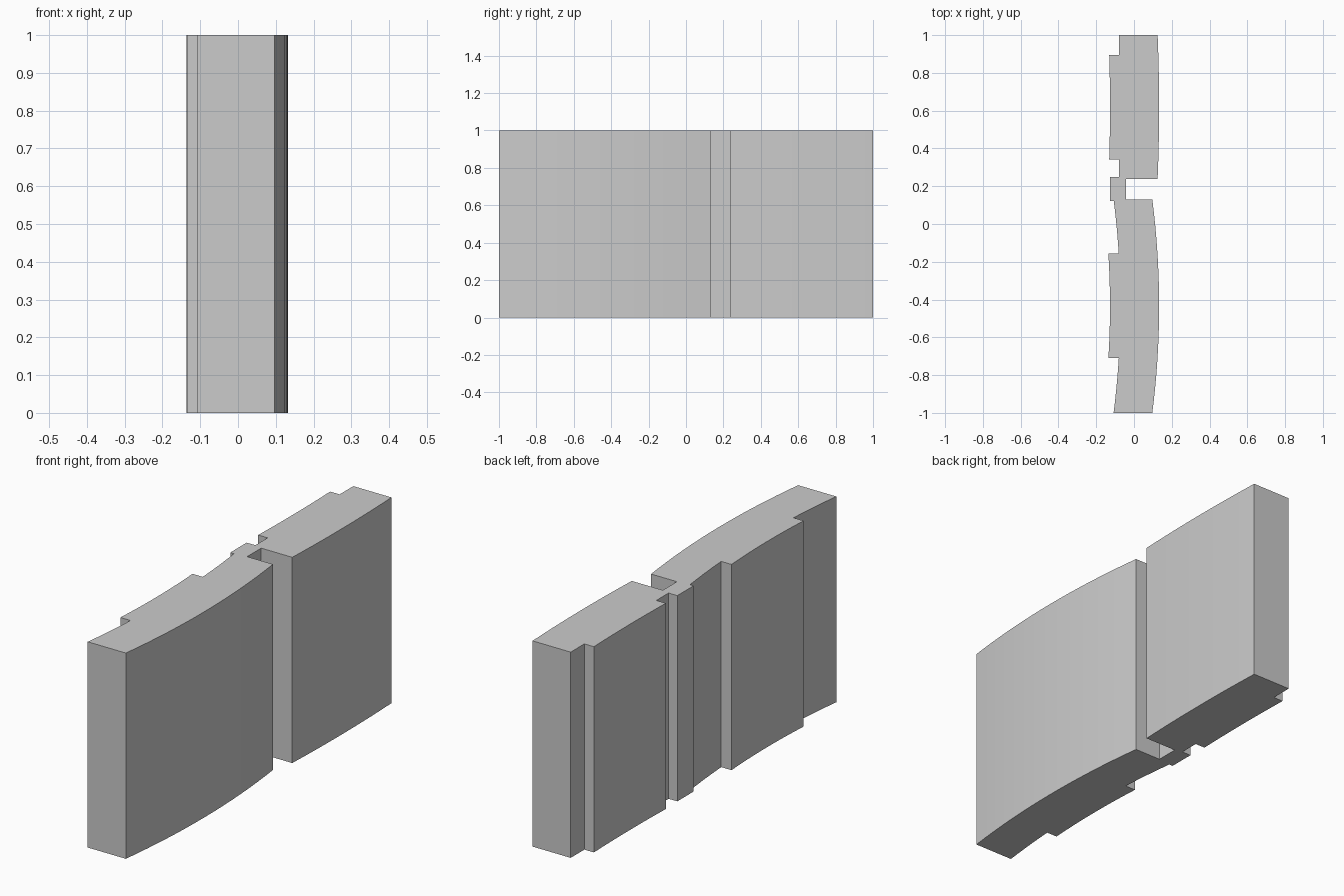
import bpy
import bmesh

cube = bpy.data.objects.get("Cube")
if cube:
    bpy.data.objects.remove(cube, do_unlink=True)

HEIGHT = 1.0
GREY = (0.6, 0.6, 0.6, 1.0)

mat = bpy.data.materials.new("plain grey")
mat.use_nodes = True
mat.diffuse_color = GREY
mat.node_tree.nodes["Principled BSDF"].inputs["Base Color"].default_value = GREY


def bow(crest, middle, bend, start, end, steps):
    """Shallow curve along y whose crest lies at y = middle."""
    ys = [start + (end - start) * i / steps for i in range(steps + 1)]
    return [(crest - bend * (y - middle) ** 2, y) for y in ys]


def front_bow(crest, start, end, steps):
    return bow(crest, -0.435, 0.113, start, end, steps)


def back_bow(crest, start, end, steps):
    return bow(crest, 0.62, 0.055, start, end, steps)


# Plan outline, anticlockwise from the front
outline = front_bow(0.133, -1, 0.13, 16)           # outer face of front panel
outline += [(-0.042, 0.13), (-0.042, 0.238)]       # deep slot
outline += back_bow(0.133, 0.238, 1, 10)           # outer face of back panel
outline += [(-0.08, 1), (-0.08, 0.895)]            # back rebate
outline += back_bow(-0.127, 0.895, 0.342, 8)       # raised pad, back
outline += [(-0.08, 0.342), (-0.08, 0.248)]        # groove
outline += [(-0.127, 0.248), (-0.127, 0.122)]      # joining strip
outline += front_bow(-0.072, 0.122, -0.155, 5)     # recess
outline += front_bow(-0.127, -0.155, -0.71, 8)     # raised pad, front
outline += front_bow(-0.072, -0.71, -1, 5)         # front rebate

# Extrude the outline upwards
bm = bmesh.new()
base = bm.faces.new([bm.verts.new((x, y, 0)) for x, y in outline])
top = bmesh.ops.extrude_face_region(bm, geom=[base], use_keep_orig=True)["geom"]
bmesh.ops.translate(bm, vec=(0, 0, HEIGHT),
                    verts=[v for v in top if isinstance(v, bmesh.types.BMVert)])
bmesh.ops.recalc_face_normals(bm, faces=bm.faces)

mesh = bpy.data.meshes.new("curved_panel")
bm.to_mesh(mesh)
bm.free()
mesh.materials.append(mat)
panel = bpy.data.objects.new("curved_panel", mesh)
bpy.context.collection.objects.link(panel)

bpy.context.view_layer.objects.active = panel
panel.select_set(True)
bpy.ops.object.shade_smooth_by_angle()
